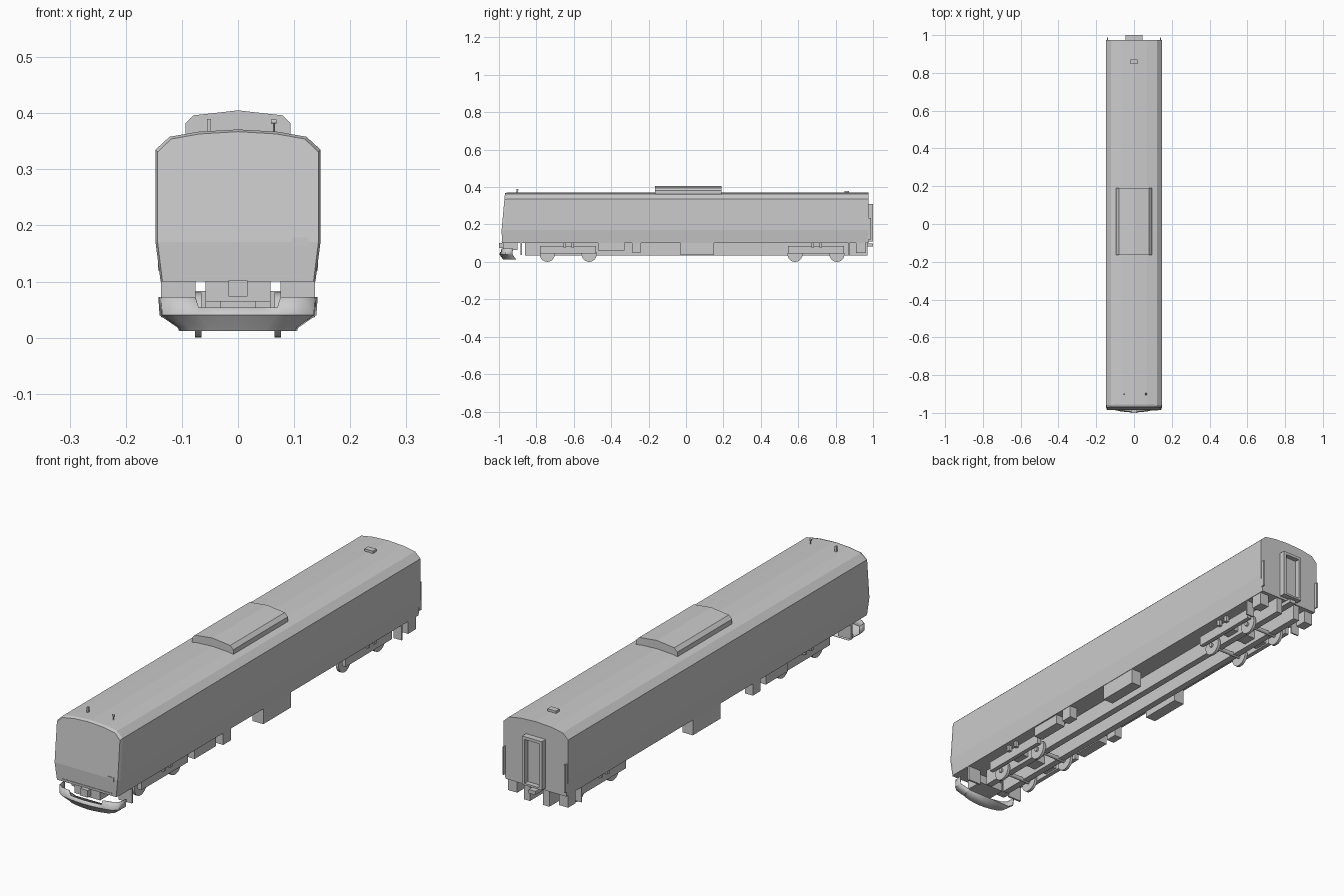
import bpy, bmesh, math

if "Cube" in bpy.data.objects:
    bpy.data.objects.remove(bpy.data.objects["Cube"])


def make(name, verts, faces, smooth=False):
    mesh = bpy.data.meshes.new(name)
    mesh.from_pydata(verts, [], faces)
    bm = bmesh.new()
    bm.from_mesh(mesh)
    bmesh.ops.recalc_face_normals(bm, faces=bm.faces)
    bm.to_mesh(mesh)
    bm.free()
    ob = bpy.data.objects.new(name, mesh)
    bpy.context.collection.objects.link(ob)
    if smooth:
        bpy.ops.object.select_all(action='DESELECT')
        ob.select_set(True)
        bpy.context.view_layer.objects.active = ob
        bpy.ops.object.shade_smooth_by_angle(angle=math.radians(40))
    return ob


def box(name, x, y, z):
    v = [(a, b, c) for a in x for b in y for c in z]
    f = [(0, 1, 3, 2), (4, 6, 7, 5), (0, 4, 5, 1), (2, 3, 7, 6), (0, 2, 6, 4), (1, 5, 7, 3)]
    return make(name, v, f)


def pair(name, x, y, z):
    """The same box on both sides of the centre line."""
    box(name + "_right", x, y, z)
    box(name + "_left", (-x[1], -x[0]), y, z)


def rod(name, loc, r, depth, axis='X', sides=20):
    rot = (0, math.pi / 2, 0) if axis == 'X' else (0, 0, 0)
    bpy.ops.mesh.primitive_cylinder_add(vertices=sides, radius=r, depth=depth,
                                        location=loc, rotation=rot)
    ob = bpy.context.object
    ob.name = name
    bpy.ops.object.shade_smooth_by_angle(angle=math.radians(40))
    return ob


def mirror_profile(half):
    """Half profile from bottom to centre top, completed on the other side."""
    return half + [(-x, z) for x, z in reversed(half[:-1])]


# Car body: cross-section lofted along the length, with raked, chamfered front
prof = mirror_profile([(.138, .1), (.147, .17), (.147, .335), (.122, .358), (.07, .367), (0, .371)])
n = len(prof)


def front_y(z):
    return -.986 + (.09 * (z - .17) if z > .17 else .04 * (.17 - z))


verts = [(x * .975, front_y(z), z if z < .3 else z - .004) for x, z in prof]
verts += [(x, front_y(z) + .012, z) for x, z in prof]
verts += [(x, .975, z) for x, z in prof]
faces = [(r * n + i, r * n + (i + 1) % n, (r + 1) * n + (i + 1) % n, (r + 1) * n + i)
         for r in range(2) for i in range(n)]
faces += [(0, 1, n - 2, n - 1), tuple(range(1, n - 1)), tuple(range(2 * n, 3 * n))]
make("car_body", verts, faces)

# Roof unit, roof vent and antennae
unit = mirror_profile([(.094, .358), (.094, .382), (.08, .396), (0, .405)])
m = len(unit)
make("roof_unit", [(x, y, z) for y in (-.165, .19) for x, z in unit],
     [(i, (i + 1) % m, m + (i + 1) % m, m + i) for i in range(m)]
     + [tuple(range(m)), tuple(range(m, 2 * m))])
box("roof_vent", (-.019, .019), (.848, .872), (.365, .38))
box("antenna_post", (-.055, -.048), (-.905, -.897), (.36, .39))
rod("horn_stem", (.064, -.9, .373), .002, .025, 'Z', 8)
rod("horn_head", (.064, -.9, .385), .004, .01, 'X', 10)

# Front details
box("front_hatch", (.096, .126), (-.9875, -.975), (.162, .178))
box("front_step", (-.115, .115), (-.986, -.975), (.108, .111))
box("front_headstock", (-.058, .058), (-.978, -.9), (.064, .1))
box("front_coupler", (-.017, .017), (-1.0, -.96), (.073, .102))

# Front plough: smooth shell lofted from a plan curve, with a notch in its top edge
plan = [(0, -.994), (.035, -.992), (.07, -.988), (.076, -.987), (.115, -.979), (.137, -.962), (.142, -.925)]
plan = [(-x, y) for x, y in reversed(plan[1:])] + plan
k = len(plan)
rows = [(.072, 1, 0), (.04, .985, -.004), (.018, .76, .012), (.012, .74, .016)]
pv = []
for z, s, dy in rows:
    for x, y in plan:
        top = .054 if z == .072 and abs(x) < .072 else z
        pv.append((x * s, y + dy, top))
pf = [(r * k + i, r * k + i + 1, (r + 1) * k + i + 1, (r + 1) * k + i)
      for r in range(len(rows) - 1) for i in range(k - 1)]
pf.append(tuple(range((len(rows) - 1) * k, len(rows) * k)))
plough = make("front_plough", pv, pf, True)
plough.modifiers.new("thickness", 'SOLIDIFY').thickness = .003

# Rear gangway: recessed door inside a frame, corner strips, coupler
pair("gangway_post", (.033, .045), (.97, 1.0), (.11, .31))
box("gangway_head", (-.033, .033), (.97, 1.0), (.298, .31))
box("gangway_sill", (-.033, .033), (.97, 1.0), (.11, .118))
box("gangway_door", (-.033, .033), (.97, .98), (.118, .298))
pair("rear_corner_strip", (.137, .143), (.97, .988), (.12, .235))
box("rear_coupler", (-.015, .015), (.9, 1.0), (.083, .098))

# Underframe beams and equipment boxes
pair("underframe_beam", (.03, .058), (-.86, .97), (.035, .101))
pair("large_equipment_box", (.088, .136), (-.03, .15), (.036, .101))
pair("flat_tank", (.09, .132), (-.47, -.33), (.06, .101))
pair("small_equipment_box", (.1, .136), (-.29, -.24), (.05, .101))
pair("rear_equipment_box", (.095, .136), (.91, .96), (.048, .101))
pair("front_flap", (.076, .137), (-.885, -.877), (.037, .1))
pair("rear_flap", (.1, .136), (.868, .874), (.037, .1))

# Two bogies, each with two wheelsets
for end, cy in (("front", -.63), ("rear", .695)):
    pair(end + "_bogie_frame", (.09, .108), (cy - .15, cy + .15), (.044, .085))
    box(end + "_bogie_bolster", (-.09, .09), (cy - .03, cy + .03), (.05, .083))
    for j, dy in enumerate((-.025, .018)):
        pair("%s_damper_%d" % (end, j), (.108, .122), (cy + dy, cy + dy + .014), (.076, .101))
    for j, dy in enumerate((-.112, .112)):
        rod("%s_axle_%d" % (end, j), (0, cy + dy, .04), .009, .17, sides=10)
        for side in (-1, 1):
            rod("%s_wheel_%d" % (end, j), (side * .071, cy + dy, .04), .04, .012, sides=24)
